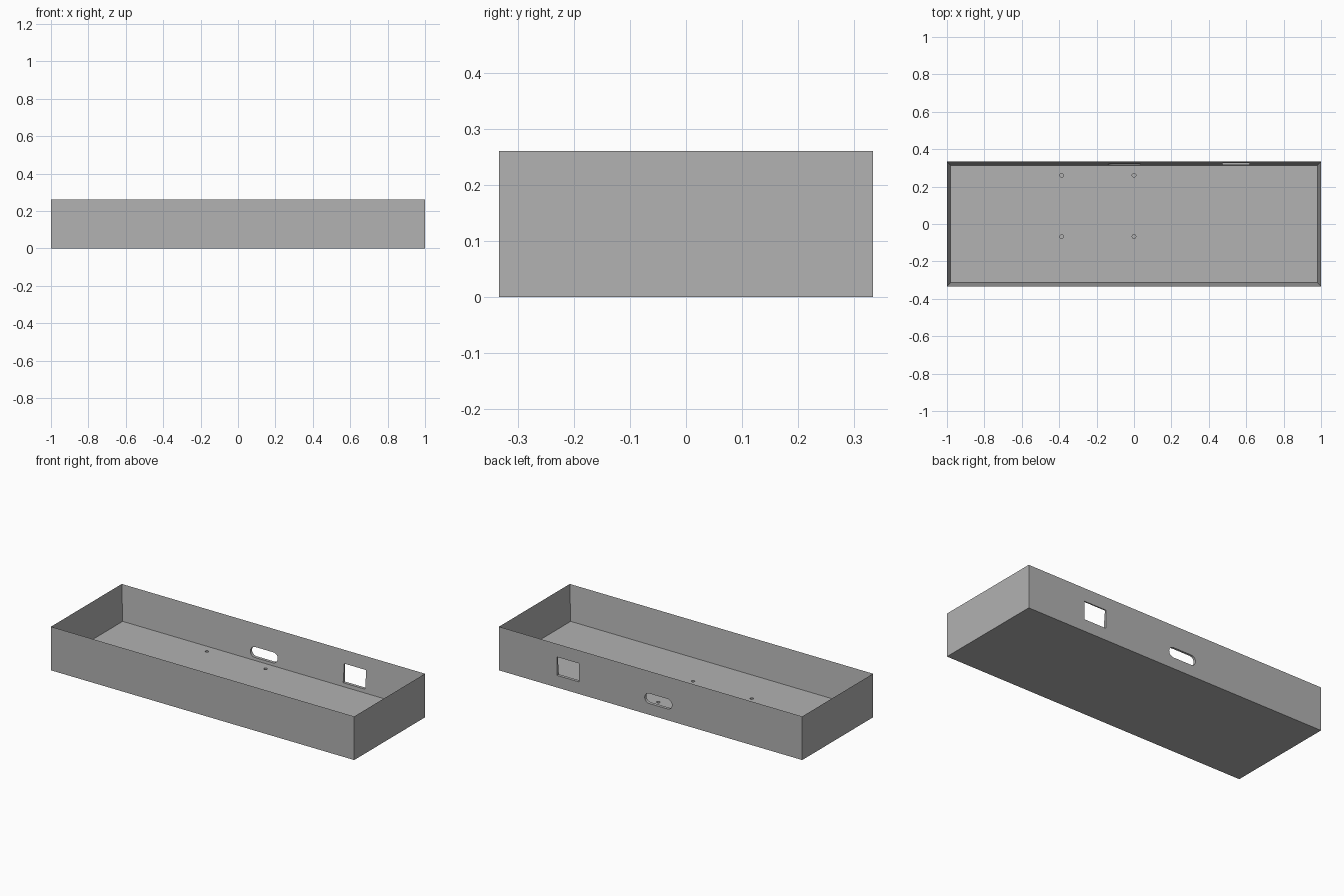
import bpy
import bmesh
from math import cos, sin, pi
from mathutils import Matrix, Vector

cube = bpy.data.objects.get("Cube")
if cube:
    bpy.data.objects.remove(cube, do_unlink=True)

LENGTH, DEPTH, HEIGHT = 2.0, 0.667, 0.26
WALL, FLOOR = 0.02, 0.05

grey = bpy.data.materials.new("plain grey")
grey.use_nodes = True
color = (0.445, 0.445, 0.445, 1)
grey.diffuse_color = color
grey.node_tree.nodes["Principled BSDF"].inputs["Base Color"].default_value = color


def finish(name, bm):
    bmesh.ops.recalc_face_normals(bm, faces=bm.faces)
    mesh = bpy.data.meshes.new(name)
    bm.to_mesh(mesh)
    bm.free()
    mesh.materials.append(grey)
    obj = bpy.data.objects.new(name, mesh)
    bpy.context.collection.objects.link(obj)
    return obj


def prism(name, outline, start, direction):
    """Extrude a closed outline, given as points, along a direction."""
    bm = bmesh.new()
    face = bm.faces.new([bm.verts.new(Vector(p) + Vector(start)) for p in outline])
    result = bmesh.ops.extrude_face_region(bm, geom=[face], use_keep_orig=True)
    verts = [v for v in result["geom"] if isinstance(v, bmesh.types.BMVert)]
    bmesh.ops.translate(bm, verts=verts, vec=direction)
    return finish(name, bm)


def cut(target, cutter):
    cutter.hide_render = True
    mod = target.modifiers.new(cutter.name, 'BOOLEAN')
    mod.operation, mod.solver, mod.object = 'DIFFERENCE', 'EXACT', cutter
    bpy.context.view_layer.objects.active = target
    bpy.ops.object.modifier_apply(modifier=mod.name)
    bpy.data.objects.remove(cutter, do_unlink=True)


# Open tray: a block with its top inset and pushed down to the floor
bm = bmesh.new()
bmesh.ops.create_cube(bm, size=1, matrix=Matrix.Translation((0, 0, HEIGHT / 2))
                      @ Matrix.Diagonal((LENGTH, DEPTH, HEIGHT, 1)))
top = max(bm.faces, key=lambda f: f.calc_center_median().z)
bmesh.ops.inset_region(bm, faces=[top], thickness=WALL, use_even_offset=True)
bmesh.ops.translate(bm, verts=top.verts, vec=(0, 0, FLOOR - HEIGHT))
tray = finish("tray", bm)

# Rectangular socket opening in the back wall
w, h = 0.0725, 0.055
back = DEPTH / 2 - 2 * WALL
rect = [(-w, 0, -h), (w, 0, -h), (w, 0, h), (-w, 0, h)]
cut(tray, prism("socket_cutter", rect, (0.545, back, 0.127), (0, 0.1, 0)))

# Round-ended cable slot in the back wall
half, r, steps = 0.06, 0.03, 12
slot = []
for side in (1, -1):
    for i in range(steps + 1):
        a = pi * i / steps - pi / 2
        slot.append((side * (half + r * cos(a)), 0, side * r * sin(a)))
cut(tray, prism("slot_cutter", slot, (-0.051, back, 0.097), (0, 0.1, 0)))

# Four blind screw holes in the floor
circle = [(0.01 * cos(2 * pi * i / 24), 0.01 * sin(2 * pi * i / 24), 0) for i in range(24)]
for x in (-0.387, 0):
    for y in (-0.067, 0.26):
        cut(tray, prism("screw_cutter", circle, (x, y, 0.02), (0, 0, 0.1)))

# Smooth curved hole walls, crisp edges elsewhere
bpy.ops.object.select_all(action='DESELECT')
tray.select_set(True)
bpy.context.view_layer.objects.active = tray
bpy.ops.object.shade_smooth_by_angle(angle=pi / 6)
